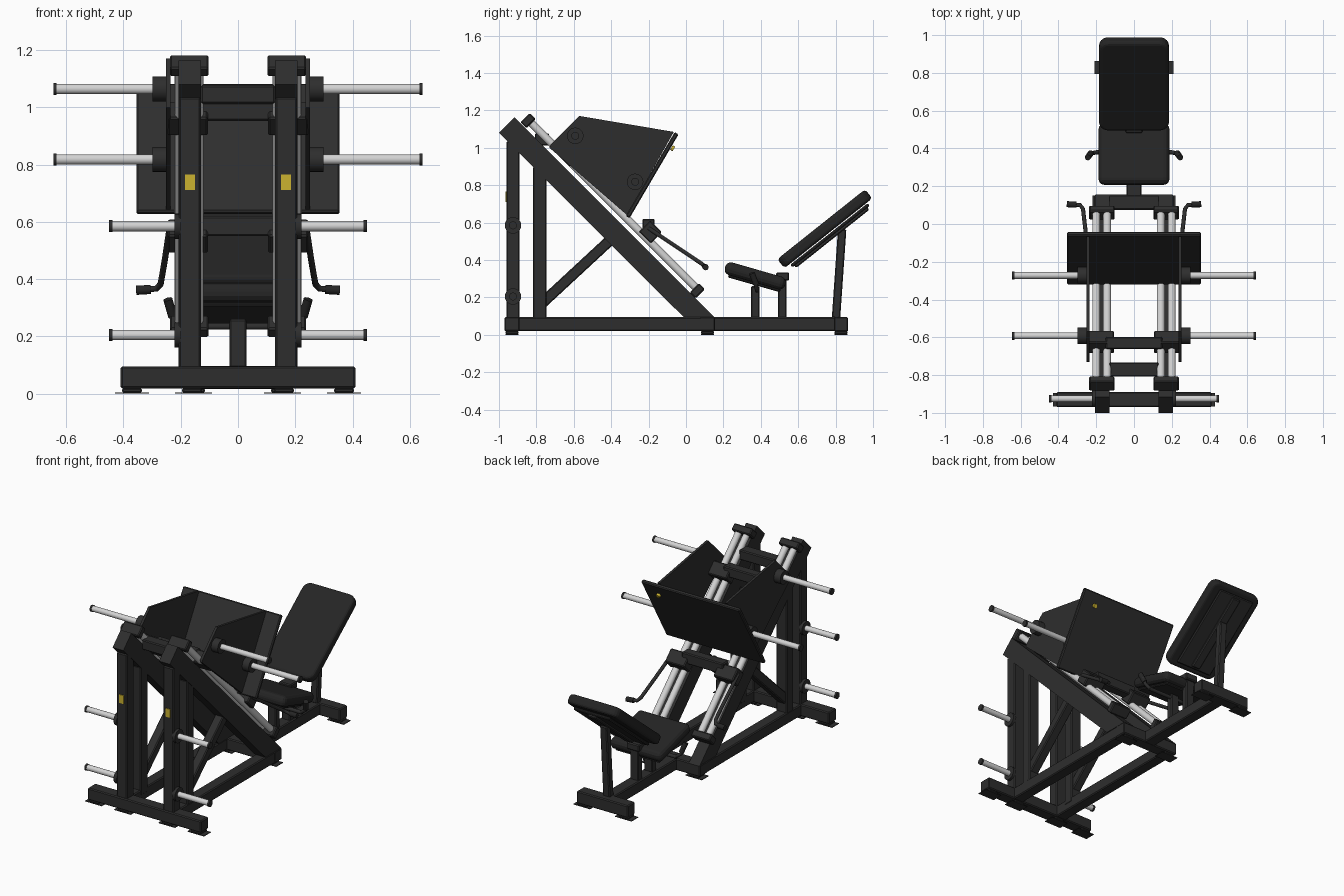
import bpy, bmesh, math
from mathutils import Vector

cube = bpy.data.objects.get("Cube")
if cube:
    bpy.data.objects.remove(cube, do_unlink=True)


def material(name, rgb, rough=0.5):
    m = bpy.data.materials.new(name)
    m.use_nodes = True
    m.diffuse_color = (*rgb, 1)
    bsdf = m.node_tree.nodes["Principled BSDF"]
    bsdf.inputs["Base Color"].default_value = (*rgb, 1)
    bsdf.inputs["Roughness"].default_value = rough
    return m


FRAME = material("charcoal frame", (0.027, 0.027, 0.027))
PAD = material("black padding", (0.018, 0.018, 0.018))
STEEL = material("polished steel", (0.65, 0.65, 0.65))
YELLOW = material("yellow badge", (0.6, 0.45, 0.03))
SIDES = (("left", 1), ("right", -1))


def finish(name, bm, mat, smooth=False):
    bmesh.ops.recalc_face_normals(bm, faces=bm.faces)
    me = bpy.data.meshes.new(name)
    bm.to_mesh(me)
    bm.free()
    me.materials.append(mat)
    ob = bpy.data.objects.new(name, me)
    bpy.context.collection.objects.link(ob)
    if smooth:
        bpy.ops.object.select_all(action='DESELECT')
        ob.select_set(True)
        bpy.context.view_layer.objects.active = ob
        bpy.ops.object.shade_smooth_by_angle(angle=math.radians(40))
    return ob


def box(name, center, size, mat=FRAME, tilt=0, bevel=0.006, segments=1):
    """Box tilted about x, with bevelled edges."""
    bm = bmesh.new()
    bmesh.ops.create_cube(bm, size=1)
    bmesh.ops.scale(bm, vec=size, verts=bm.verts)
    ob = finish(name, bm, mat)
    ob.location = center
    ob.rotation_euler.x = math.radians(tilt)
    if bevel:
        mod = ob.modifiers.new("edge", 'BEVEL')
        mod.width, mod.segments = bevel, segments
    return ob


def beam(name, x, a, b, width, depth, mat=FRAME):
    """Box beam in a plane of constant x between two (y, z) points."""
    dy, dz = b[0] - a[0], b[1] - a[1]
    mid = (x, (a[0] + b[0]) / 2, (a[1] + b[1]) / 2)
    return box(name, mid, (width, math.hypot(dy, dz), depth), mat,
               math.degrees(math.atan2(dz, dy)))


def prism(name, x, thick, outline):
    """Flat (y, z) outline extruded along x."""
    bm = bmesh.new()
    face = bm.faces.new([bm.verts.new((x - thick / 2, y, z)) for y, z in outline])
    ext = bmesh.ops.extrude_face_region(bm, geom=[face])["geom"]
    bmesh.ops.translate(bm, vec=(thick, 0, 0),
                        verts=[v for v in ext if isinstance(v, bmesh.types.BMVert)])
    return finish(name, bm, FRAME)


def rod(name, a, b, radius, mat=FRAME, sides=20):
    a, b = Vector(a), Vector(b)
    bm = bmesh.new()
    bmesh.ops.create_cone(bm, cap_ends=True, segments=sides, radius1=radius,
                          radius2=radius, depth=(b - a).length)
    ob = finish(name, bm, mat, True)
    ob.location = (a + b) / 2
    ob.rotation_euler = (b - a).to_track_quat('Z', 'Y').to_euler()
    return ob


def tube(name, points, radius, mat=FRAME):
    cu = bpy.data.curves.new(name, 'CURVE')
    cu.dimensions = '3D'
    cu.bevel_depth, cu.bevel_resolution, cu.use_fill_caps = radius, 3, True
    sp = cu.splines.new('POLY')
    sp.points.add(len(points) - 1)
    for p, co in zip(sp.points, points):
        p.co = (*co, 1)
    cu.materials.append(mat)
    ob = bpy.data.objects.new(name, cu)
    bpy.context.collection.objects.link(ob)


def weight_peg(name, s, y, z, start, end, collar):
    rod(name + "_collar", (s * start, y, z), (s * (start + collar), y, z), 0.044)
    rod(name + "_bar", (s * start, y, z), (s * (end - 0.01), y, z), 0.018, STEEL)
    rod(name + "_cap", (s * (end - 0.012), y, z), (s * end, y, z), 0.021)


# Base frame and feet
box("front_base_beam", (0, -0.93, 0.057), (0.82, 0.08, 0.077))
box("middle_base_beam", (0, 0.115, 0.057), (0.42, 0.08, 0.077))
box("centre_base_rail", (0, 0.48, 0.057), (0.08, 0.68, 0.075))
box("rear_base_beam", (0, 0.828, 0.056), (0.37, 0.076, 0.08))
for label, s in SIDES:
    box(label + "_base_rail", (s * 0.17, -0.4, 0.057), (0.076, 1.0, 0.075))
    for where, x, y in (("front_outer", 0.37, -0.93), ("front_inner", 0.16, -0.93),
                        ("middle", 0.16, 0.115), ("rear", 0.15, 0.828)):
        box(f"{label}_{where}_foot", (s * x, y, 0.011), (0.07, 0.07, 0.018))
        box(f"{label}_{where}_foot_flange", (s * x, y, 0.002), (0.12, 0.07, 0.004), bevel=0)

# Uprights, sloping rails, braces, guide rods and stops
for label, s in SIDES:
    x = s * 0.168
    box(label + "_front_upright", (x, -0.925, 0.56), (0.076, 0.072, 0.95))
    box(label + "_rear_upright", (x, -0.782, 0.48), (0.076, 0.072, 0.84))
    prism(label + "_sloping_rail", x, 0.078,
          [(-1.0, 1.08), (-0.917, 1.163), (0.152, 0.094), (-0.012, 0.094)])
    beam(label + "_diagonal_brace", x, (-0.79, 0.15), (-0.38, 0.53), 0.06, 0.058)
    for place, dx in (("inner", 0.142), ("outer", 0.2)):
        rod(f"{label}_{place}_guide_rod", (s * dx, -0.85, 1.155), (s * dx, 0.06, 0.245),
            0.021, STEEL)
    for place, y, z in (("top", -0.845, 1.145), ("bottom", 0.06, 0.235)):
        box(f"{label}_{place}_rod_stop", (s * 0.17, y, z), (0.135, 0.045, 0.07), tilt=-45)
    box(label + "_upright_badge", (x, -0.963, 0.738), (0.035, 0.006, 0.055), YELLOW, bevel=0)
    for level, z in (("lower", 0.205), ("upper", 0.585)):
        weight_peg(f"{label}_{level}_storage_peg", s, -0.925, z, 0.2, 0.45, 0.022)
box("frame_cross_beam", (0, -0.77, 1.045), (0.26, 0.075, 0.065))

# Sliding carriage with its cross beams, side plates, pegs and handles
box("upper_carriage_beam", (0, -0.63, 0.985), (0.3, 0.065, 0.065))
box("lower_carriage_beam", (0, -0.2, 0.585), (0.3, 0.065, 0.07))
for label, s in SIDES:
    for place, y, z in (("upper", -0.625, 0.96), ("lower", -0.19, 0.55)):
        box(f"{label}_{place}_carriage_block", (s * 0.175, y, z), (0.14, 0.09, 0.085), tilt=-45)
    prism(label + "_carriage_side_plate", s * 0.243, 0.016,
          [(-0.73, 1.0), (-0.725, 1.015), (-0.57, 1.17), (-0.065, 1.085), (-0.315, 0.64)])
    weight_peg(label + "_upper_peg", s, -0.592, 1.064, 0.248, 0.645, 0.05)
    weight_peg(label + "_lower_peg", s, -0.272, 0.818, 0.248, 0.645, 0.05)
    tube(label + "_press_handle",
         [(s * 0.24, -0.2, 0.57), (s * 0.255, -0.05, 0.47), (s * 0.27, 0.08, 0.383),
          (s * 0.285, 0.1, 0.367), (s * 0.345, 0.104, 0.362)], 0.011)
    rod(label + "_press_grip", (s * 0.305, 0.102, 0.364), (s * 0.355, 0.105, 0.361), 0.016, PAD)

# Foot plate
beam("foot_plate", 0, (-0.312, 0.63), (-0.05, 1.078), 0.71, 0.024)
badge = rod("foot_plate_badge", (0.25, -0.078, 1.001), (0.25, -0.065, 0.9935), 0.014, YELLOW)

# Seat with posts and side handles
box("seat_cushion", (0, 0.37, 0.315), (0.375, 0.335, 0.07), PAD, -16, 0.03, 3)
box("seat_board", (0, 0.365, 0.275), (0.32, 0.29, 0.016), FRAME, -16)
box("seat_front_post", (0, 0.37, 0.175), (0.06, 0.045, 0.17))
box("seat_rear_post", (0, 0.515, 0.2), (0.06, 0.045, 0.23))
box("seat_hinge_block", (0, 0.517, 0.312), (0.09, 0.07, 0.045))
tube("seat_handle_bar", [(-0.2, 0.38, 0.235), (0.2, 0.38, 0.235)], 0.012)
for label, s in SIDES:
    tube(label + "_seat_handle",
         [(s * 0.19, 0.38, 0.235), (s * 0.225, 0.375, 0.26), (s * 0.24, 0.37, 0.3)], 0.011)
    rod(label + "_seat_grip", (s * 0.228, 0.375, 0.27), (s * 0.245, 0.352, 0.33), 0.016, PAD)


# Backrest with rounded outline, backing board and support post
def cushion(name, center, size, tilt, corner):
    ob = box(name, center, size, PAD, tilt, 0)
    bm = bmesh.new()
    bm.from_mesh(ob.data)
    upright = [e for e in bm.edges if abs(e.verts[0].co.z - e.verts[1].co.z) > size[2] / 2]
    bmesh.ops.bevel(bm, geom=upright, offset=corner, segments=5, profile=0.5, affect='EDGES')
    bm.to_mesh(ob.data)
    bm.free()
    mod = ob.modifiers.new("soft_edge", 'BEVEL')
    mod.width, mod.segments = 0.018, 3
    mod.angle_limit = math.radians(50)


cushion("backrest_cushion", (0, 0.742, 0.567), (0.37, 0.6, 0.062), 38.5, 0.05)
box("backrest_board", (0, 0.77, 0.532), (0.26, 0.53, 0.018), FRAME, 38.5)
box("backrest_spine", (0, 0.777, 0.523), (0.06, 0.5, 0.025), FRAME, 38.5)
beam("backrest_post", 0, (0.802, 0.09), (0.835, 0.565), 0.05, 0.045)
